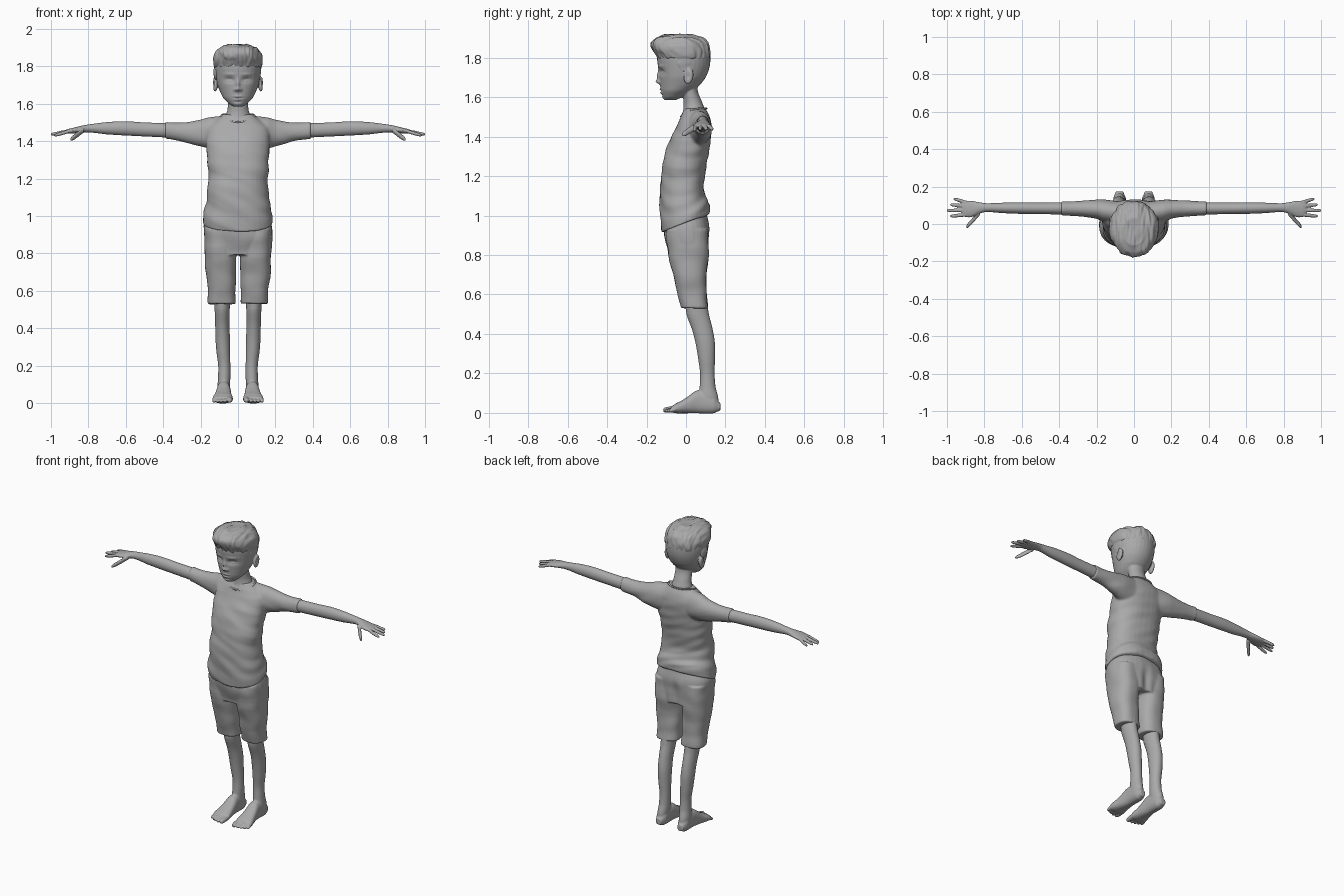
import bpy, bmesh, math
from mathutils import Vector, Matrix, noise

cube = bpy.data.objects.get("Cube")
if cube:
    bpy.data.objects.remove(cube, do_unlink=True)

grey = bpy.data.materials.new("plain grey")
grey.use_nodes = True
grey.diffuse_color = (0.4, 0.4, 0.4, 1)
grey.node_tree.nodes["Principled BSDF"].inputs["Base Color"].default_value = (0.4, 0.4, 0.4, 1)


def refine(stations, steps=4):
    """Smooth curve through the stations."""
    out = []
    for i in range(len(stations) - 1):
        a, b = stations[max(i - 1, 0)], stations[i]
        c, d = stations[i + 1], stations[min(i + 2, len(stations) - 1)]
        for k in range(steps):
            t = k / steps
            out.append([q + .5 * t * (r - p + t * (2*p - 5*q + 4*r - s + t * (3*(q - r) + s - p)))
                        for p, q, r, s in zip(a, b, c, d)])
            out[-1][0] = b[0] + (c[0] - b[0]) * t
    return out + [list(stations[-1])]


def loft(bm, axis, stations, both=False, power=2.0, n=32):
    """Closed skin through rings given as (position, low1, high1, low2, high2)."""
    order = {"x": (0, 1, 2), "y": (1, 0, 2), "z": (2, 0, 1)}[axis]
    for side in (1, -1) if both else (1,):
        rings = []
        for t, a0, a1, b0, b1 in refine(stations):
            ring = []
            for k in range(n):
                c, s = math.cos(math.tau * k / n), math.sin(math.tau * k / n)
                p = [0, 0, 0]
                p[order[0]] = t
                p[order[1]] = (a0 + a1) / 2 + (a1 - a0) / 2 * math.copysign(abs(c) ** (2 / power), c)
                p[order[2]] = (b0 + b1) / 2 + (b1 - b0) / 2 * math.copysign(abs(s) ** (2 / power), s)
                p[0] *= side
                ring.append(bm.verts.new(p))
            rings.append(ring)
        faces = [bm.faces.new(rings[0]), bm.faces.new(rings[-1])]
        for lo, hi in zip(rings, rings[1:]):
            faces += [bm.faces.new((lo[k], lo[(k+1) % n], hi[(k+1) % n], hi[k])) for k in range(n)]
        bmesh.ops.recalc_face_normals(bm, faces=faces)


def digit(bm, axis, start, end, r):
    """Finger or toe: a tapered tube with a rounded tip."""
    rows = []
    order = {"x": (0, 1, 2), "y": (1, 0, 2)}[axis]
    for t, f in ((0, 1), (.5, 1.05), (.85, .9), (.96, .65), (1, .3)):
        p = Vector(start).lerp(Vector(end), t)
        a, b = p[order[1]], p[order[2]]
        rows.append((p[order[0]], a - r * f, a + r * f, b - r * f, b + r * f))
    loft(bm, axis, rows, both=True, n=16)


def ball(bm, centre, radii, tilt=0):
    m = Matrix.Translation(centre) @ Matrix.Rotation(tilt, 4, "X") @ Matrix.Diagonal((*radii, 1))
    bmesh.ops.create_uvsphere(bm, u_segments=20, v_segments=14, radius=1, matrix=m)


def fuse(bm, name, voxel, smooth=4, sculpt=None):
    """Blend overlapping pieces into one skin, then shape it with a rule."""
    mesh = bpy.data.meshes.new(name)
    bm.to_mesh(mesh)
    bm.free()
    obj = bpy.data.objects.new(name, mesh)
    bpy.context.collection.objects.link(obj)
    mod = obj.modifiers.new("blend", "REMESH")
    mod.mode, mod.voxel_size = "VOXEL", voxel
    mod = obj.modifiers.new("soften", "SMOOTH")
    mod.factor, mod.iterations = .5, smooth
    dg = bpy.context.evaluated_depsgraph_get()
    baked = bpy.data.meshes.new_from_object(obj.evaluated_get(dg))
    obj.modifiers.clear()
    obj.data = baked
    baked.name = name
    if sculpt:
        moved = [sculpt(v.co.copy(), v.normal.copy()) for v in baked.vertices]
        for v, co in zip(baked.vertices, moved):
            v.co = co
    baked.materials.clear()
    baked.materials.append(grey)
    baked.shade_smooth()
    return obj


def bump(u, v, ru, rv):
    return math.exp(-(u / ru) ** 2 - (v / rv) ** 2)


# Head, neck and ears; features are (x, z, x radius, z radius, forward amount)
FEATURES = [(.045, 1.727, .026, .014, -.014), (.047, 1.722, .016, .008, .007),
            (.047, 1.717, .018, .003, -.003), (.048, 1.757, .03, .008, .004),
            (0, 1.705, .011, .024, .013), (0, 1.678, .014, .011, .018),
            (.016, 1.674, .008, .007, .006), (0, 1.639, .022, .005, .006),
            (0, 1.631, .026, .003, -.005), (0, 1.622, .018, .006, .006),
            (0, 1.609, .02, .005, -.003), (0, 1.596, .022, .012, .004)]


def face(co, nor):
    front = min(1, max(0, -nor.y * 1.6)) if co.y < -.03 else 0
    x, z = abs(co.x), co.z
    co.y -= front * sum(f * bump(x - a, z - b, c, d) for a, b, c, d, f in FEATURES)
    if x > .122 and abs(co.y - .012) < .03:      # hollow of the ear
        co.x -= math.copysign(.009 * bump(co.y - .01, z - 1.706, .011, .02), co.x)
    return co


bm = bmesh.new()
loft(bm, "z", [(1.585, -.028, .028, -.108, -.05), (1.6, -.05, .05, -.118, -.015),
               (1.63, -.078, .078, -.127, .03), (1.66, -.094, .094, -.131, .07),
               (1.7, -.11, .11, -.135, .1), (1.75, -.12, .12, -.141, .119),
               (1.8, -.125, .125, -.147, .124), (1.85, -.118, .118, -.14, .118),
               (1.885, -.09, .09, -.11, .09), (1.9, -.04, .04, -.06, .04)])
loft(bm, "z", [(1.46, -.085, .085, -.03, .1), (1.5, -.082, .082, -.027, .103),
               (1.53, -.068, .068, -.015, .097), (1.57, -.056, .056, -.012, .083),
               (1.63, -.054, .054, -.02, .06), (1.68, -.06, .06, -.03, .06)])
for side in (1, -1):
    ball(bm, (side * .122, .014, 1.705), (.014, .023, .041), -.2)
fuse(bm, "head", .0045, 3, face)


# Hair swept into a raised front
def strands(co, nor):
    wave = noise.noise(Vector((co.x * 75, co.y * 16, co.z * 22)))
    lock = noise.noise(Vector((co.x * 24, co.y * 9, co.z * 9)))
    return co + nor * (.006 * wave + .006 * lock)


bm = bmesh.new()
loft(bm, "z", [(1.787, -.118, .118, -.13, .115), (1.8, -.129, .129, -.146, .123),
               (1.84, -.134, .134, -.168, .124), (1.875, -.123, .123, -.176, .112),
               (1.9, -.098, .098, -.155, .085), (1.915, -.06, .06, -.115, .035)])
ball(bm, (-.02, -.13, 1.86), (.065, .045, .04))
for side in (1, -1):                             # short hair in front of the ears
    ball(bm, (side * .112, -.012, 1.77), (.015, .04, .045))
fuse(bm, "hair", .005, 3, strands)


# Shirt with short sleeves and a hem that rises at the back
def shirt_folds(co, nor):
    soft = min(1, max(0, (1.5 - co.z) * 8))
    co += nor * .007 * soft * noise.noise(Vector((co.x * 7, co.y * 7 + 3, co.z * 19 + co.x * 6)))
    fade = min(1, max(0, (1.16 - co.z) / .17))
    co.z += .38 * co.y * fade
    return co


bm = bmesh.new()
loft(bm, "z", [(.962, -.188, .188, -.122, .122), (1.02, -.182, .182, -.131, .118),
               (1.1, -.168, .168, -.132, .092), (1.2, -.159, .159, -.127, .095),
               (1.3, -.166, .166, -.11, .112), (1.4, -.17, .17, -.075, .128),
               (1.47, -.165, .165, -.04, .128), (1.51, -.122, .122, -.024, .117),
               (1.542, -.085, .085, -.008, .1)], power=2.3)
loft(bm, "x", [(.08, .0, .122, 1.35, 1.535), (.16, .012, .13, 1.36, 1.527),
               (.2, .028, .13, 1.372, 1.515), (.27, .038, .126, 1.392, 1.502),
               (.34, .043, .122, 1.406, 1.499), (.39, .045, .122, 1.412, 1.503)], both=True)
fuse(bm, "shirt", .007, 4, shirt_folds)

# Neckline band, lower at the front
curve = bpy.data.curves.new("collar", "CURVE")
curve.dimensions = "3D"
curve.bevel_depth = .005
spline = curve.splines.new("POLY")
spline.points.add(39)
spline.use_cyclic_u = True
for k, pt in enumerate(spline.points):
    c, s = math.cos(math.tau * k / 40), math.sin(math.tau * k / 40)
    pt.co = (.088 * c, .039 + .064 * s, 1.522 + .02 * s + .014 * c * c, 1)
collar = bpy.data.objects.new("collar", curve)
bpy.context.collection.objects.link(collar)
curve.materials.append(grey)


# Knee-length shorts
def shorts_folds(co, nor):
    co += nor * .006 * noise.noise(Vector((co.x * 9, co.y * 9, co.z * 13)))
    if co.y > .03:
        co.y -= .014 * bump(co.x, co.z - .84, .025, .09)
    return co


bm = bmesh.new()
loft(bm, "z", [(.79, -.172, .172, -.085, .113), (.87, -.183, .183, -.104, .12),
               (.95, -.182, .182, -.115, .12), (1.03, -.16, .16, -.11, .1)], power=2.3)
loft(bm, "z", [(.53, .014, .16, -.026, .112), (.6, .013, .163, -.042, .106),
               (.7, .012, .172, -.064, .104), (.8, .01, .179, -.09, .115),
               (.93, .008, .18, -.1, .112)], both=True, power=2.4)
fuse(bm, "shorts", .006, 3, shorts_folds)

# Arms, palms, fingers and thumbs
bm = bmesh.new()
loft(bm, "x", [(.34, .05, .117, 1.418, 1.495), (.5, .053, .115, 1.425, 1.5),
               (.6, .054, .116, 1.43, 1.506), (.7, .058, .114, 1.436, 1.502),
               (.79, .064, .111, 1.446, 1.491), (.83, .054, .117, 1.445, 1.484),
               (.87, .037, .124, 1.442, 1.474), (.905, .038, .124, 1.44, 1.466),
               (.918, .048, .118, 1.444, 1.462)], both=True)
for base_y, tip_x, tip_y, tip_z in ((.05, .984, .042, 1.43), (.073, 1.003, .072, 1.436),
                                    (.095, .984, .103, 1.437), (.114, .964, .134, 1.436)):
    digit(bm, "x", (.89, base_y, 1.456), (tip_x, tip_y, tip_z), .0095)
digit(bm, "x", (.825, .058, 1.458), (.897, -.016, 1.408), .0145)
fuse(bm, "arms", .004, 2)

# Lower legs, feet and toes
bm = bmesh.new()
loft(bm, "z", [(.03, .05, .105, .08, .166), (.08, .044, .11, .066, .163),
               (.13, .041, .107, .069, .15), (.2, .041, .106, .071, .145),
               (.27, .042, .115, .062, .147), (.35, .043, .121, .049, .147),
               (.42, .046, .122, .031, .136), (.5, .044, .125, .002, .116),
               (.62, .042, .13, -.008, .1)], both=True)
loft(bm, "y", [(.174, .058, .097, .012, .05), (.14, .044, .11, -.002, .09),
               (.06, .04, .113, -.002, .115), (0, .034, .124, -.002, .076),
               (-.05, .027, .136, -.002, .049), (-.075, .03, .132, .003, .034)], both=True, power=2.4)
for x, tip, r in ((.042, -.116, .015), (.068, -.113, .0105), (.088, -.106, .01),
                  (.107, -.098, .01), (.126, -.088, .0095)):
    digit(bm, "y", (x, -.045, .021), (x + .003, tip, r - .001), r)
fuse(bm, "legs", .0045, 2)
